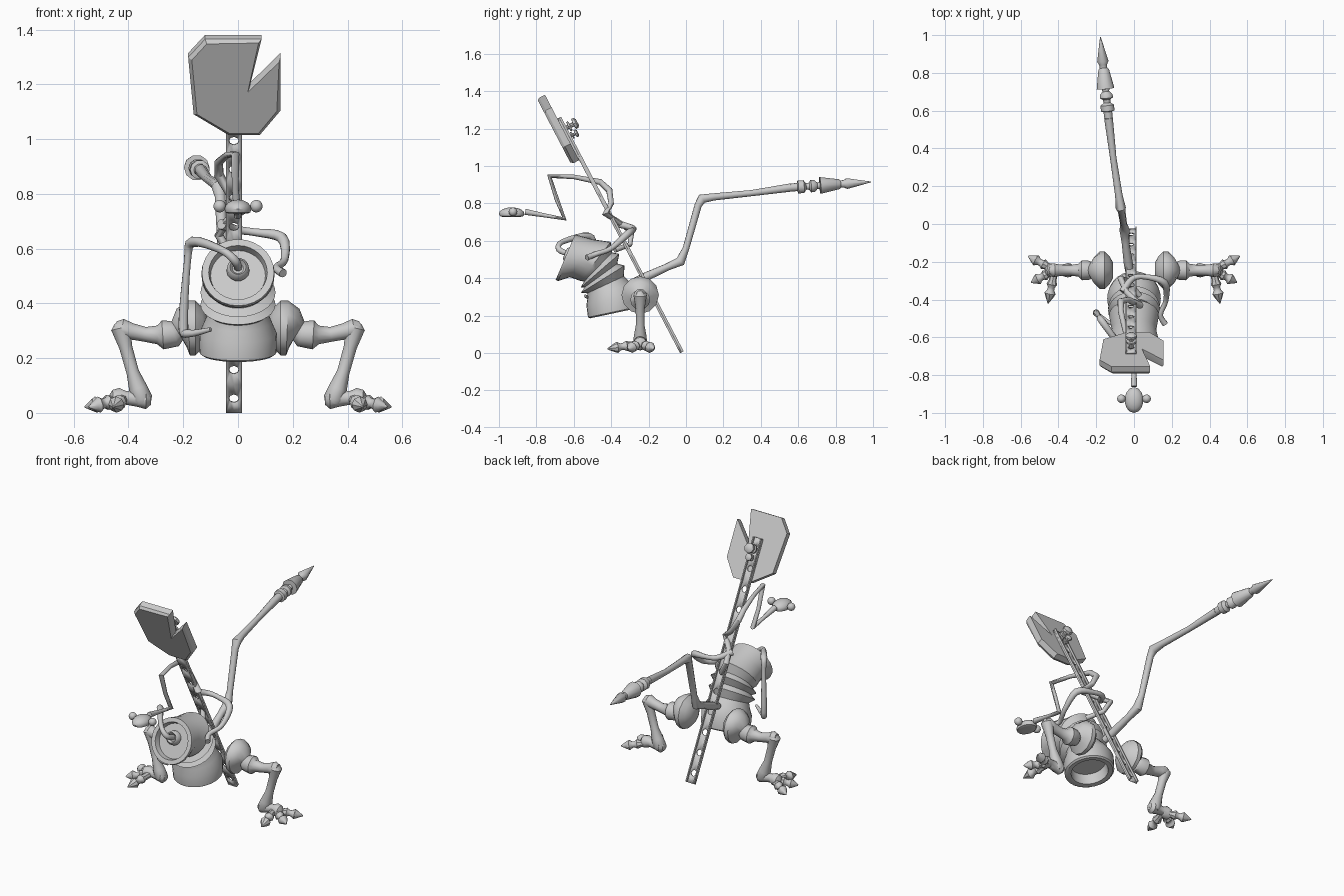
import bpy
import bmesh
from math import sin, cos, pi, radians
from mathutils import Vector, Quaternion

if "Cube" in bpy.data.objects:
    bpy.data.objects.remove(bpy.data.objects["Cube"])

grey = bpy.data.materials.new("plain grey")
grey.use_nodes = True
grey.diffuse_color = (0.6, 0.6, 0.6, 1)
grey.node_tree.nodes["Principled BSDF"].inputs["Base Color"].default_value = grey.diffuse_color


def finish(name, bm, angle=40):
    """Turn a bmesh into a shaded object."""
    bmesh.ops.recalc_face_normals(bm, faces=bm.faces)
    mesh = bpy.data.meshes.new(name)
    bm.to_mesh(mesh)
    bm.free()
    mesh.materials.append(grey)
    obj = bpy.data.objects.new(name, mesh)
    bpy.context.collection.objects.link(obj)
    bpy.ops.object.select_all(action='DESELECT')
    obj.select_set(True)
    bpy.context.view_layer.objects.active = obj
    bpy.ops.object.shade_smooth_by_angle(angle=radians(angle))
    return obj


def loft(name, rings, sides=10, angle=40):
    """Skin circles given as (centre, axis, radius)."""
    bm = bmesh.new()
    axis = rings[0][1].normalized()
    turn = axis.to_track_quat('Z', 'Y')
    loops = []
    for centre, direction, radius in rings:
        turn = axis.rotation_difference(direction) @ turn
        axis = direction.normalized()
        loops.append([bm.verts.new(centre + turn @ Vector(
            (radius * cos(2 * pi * i / sides), radius * sin(2 * pi * i / sides), 0)))
            for i in range(sides)])
    for a, b in zip(loops, loops[1:]):
        for i in range(sides):
            j = (i + 1) % sides
            bm.faces.new((a[i], a[j], b[j], b[i]))
    bm.faces.new(loops[0])
    bm.faces.new(loops[-1])
    return finish(name, bm, angle)


def tube(name, points, sides=10, curvy=False):
    """Limb through (x, y, z, radius) points, rounded when curvy."""
    pts = [Vector(p) for p in points]
    if curvy:
        ext = [pts[0]] + pts + [pts[-1]]
        out = []
        for a, b, c, d in zip(ext, ext[1:], ext[2:], ext[3:]):
            for k in range(4):
                t = k / 4
                out.append(b + (c - a) * (t / 2) + (a * 2 - b * 5 + c * 4 - d) * (t * t / 2)
                           + (b * 3 - a - c * 3 + d) * (t ** 3 / 2))
        pts = out + [pts[-1]]
    rings = []
    for i, p in enumerate(pts):
        here = p.to_3d()
        before = (here - pts[i - 1].to_3d()).normalized() if i else Vector()
        after = (pts[i + 1].to_3d() - here).normalized() if i + 1 < len(pts) else Vector()
        rings.append((here, before + after, p.w))
    return loft(name, rings, sides)


# Body: recessed base, bellows folds and a forward-facing pot with a lipped mouth
profile = [
    (-0.40, 0.28, 12, 0.10), (-0.385, 0.215, 12, 0.105), (-0.385, 0.213, 12, 0.13),
    (-0.387, 0.22, 12, 0.14), (-0.395, 0.29, 14, 0.142), (-0.41, 0.335, 18, 0.122),
    (-0.43, 0.365, 25, 0.108), (-0.445, 0.395, 32, 0.137), (-0.455, 0.415, 36, 0.108),
    (-0.46, 0.44, 41, 0.137), (-0.47, 0.46, 46, 0.108), (-0.484, 0.49, 52, 0.132),
    (-0.56, 0.507, 59, 0.118), (-0.63, 0.507, 66, 0.134), (-0.645, 0.513, 67, 0.132),
    (-0.645, 0.513, 67, 0.107), (-0.615, 0.501, 67, 0.1)]
loft("body", [(Vector((0, y, z)), Vector((0, -sin(radians(t)), cos(radians(t)))), r)
              for y, z, t, r in profile], sides=28)

# Socket ring in the mouth, with the arm that grows out of it
forward = Vector((0, -0.92, 0.39))
socket = Vector((0, -0.615, 0.52))
loft("mouth_socket", [(socket + forward * d, forward, r) for d, r in
                      ((0, 0.042), (0.025, 0.04), (0.035, 0.03), (0.02, 0.02))], sides=14)
tube("mouth_arm", [
    (0, -0.63, 0.53, 0.015), (-0.01, -0.68, 0.555, 0.016), (-0.06, -0.66, 0.595, 0.014),
    (-0.165, -0.52, 0.625, 0.019), (-0.185, -0.49, 0.55, 0.013), (-0.2, -0.47, 0.32, 0.018),
    (-0.18, -0.49, 0.29, 0.014), (-0.10, -0.54, 0.305, 0.008)], curvy=True)

# Arm wrapped around the other side
tube("side_arm", [
    (-0.06, -0.36, 0.69, 0.02), (-0.01, -0.29, 0.67, 0.016), (0.06, -0.28, 0.66, 0.014),
    (0.16, -0.31, 0.64, 0.02), (0.17, -0.4, 0.56, 0.014), (0.14, -0.48, 0.53, 0.014),
    (0.165, -0.53, 0.51, 0.016)], curvy=True)

# Angular neck leading to the small head
tube("neck", [
    (0, -0.86, 0.755, 0.017), (0, -0.75, 0.735, 0.011), (0, -0.65, 0.718, 0.015),
    (-0.01, -0.69, 0.82, 0.012), (-0.01, -0.73, 0.945, 0.015), (-0.04, -0.6, 0.942, 0.012),
    (-0.07, -0.46, 0.915, 0.016), (-0.07, -0.41, 0.87, 0.018), (-0.03, -0.40, 0.8, 0.015),
    (0.03, -0.43, 0.745, 0.02), (-0.04, -0.36, 0.7, 0.015), (-0.07, -0.29, 0.65, 0.017),
    (-0.03, -0.3, 0.58, 0.014), (0.03, -0.38, 0.55, 0.014)])

# Head: flattened muzzle with a ball eye on each side
bm = bmesh.new()
bmesh.ops.create_uvsphere(bm, u_segments=14, v_segments=8, radius=1)
for v in bm.verts:
    v.co = Vector((v.co.x * 0.05, v.co.y * 0.068 - 0.932, max(v.co.z, -0.5) * 0.034 + 0.745))
finish("head", bm)
for side, label in ((1, "left"), (-1, "right")):
    bm = bmesh.new()
    bmesh.ops.create_uvsphere(bm, u_segments=12, v_segments=8, radius=0.023)
    bmesh.ops.translate(bm, verts=bm.verts, vec=(side * 0.067, -0.925, 0.755))
    finish(label + "_eye", bm)

# Long tail with beads and a pointed spear tip
tube("tail", [
    (-0.02, -0.28, 0.38, 0.02), (-0.03, -0.21, 0.41, 0.024), (-0.045, -0.1, 0.46, 0.02),
    (-0.05, -0.03, 0.49, 0.027), (-0.055, 0, 0.56, 0.018), (-0.065, 0.065, 0.79, 0.02),
    (-0.07, 0.085, 0.825, 0.027), (-0.08, 0.15, 0.835, 0.02), (-0.11, 0.35, 0.855, 0.017),
    (-0.135, 0.56, 0.885, 0.023)])
start, tip = Vector((-0.135, 0.56, 0.885)), Vector((-0.178, 0.99, 0.915))
beads = [(0, 0.022), (0.08, 0.023), (0.09, 0.036), (0.16, 0.036), (0.19, 0.018), (0.23, 0.02),
         (0.25, 0.035), (0.29, 0.034), (0.33, 0.018), (0.36, 0.02), (0.365, 0.047),
         (0.6, 0.028), (0.62, 0.02), (0.66, 0.021), (0.7, 0.03), (1, 0.002)]
loft("tail_tip", [(start.lerp(tip, t), tip - start, r) for t, r in beads], sides=10)

# Legs: disc thigh, knobbed upper leg, shin, foot and three clawed toes
thigh = [(0.11, 0.31, 0.04), (0.13, 0.31, 0.075), (0.155, 0.31, 0.1), (0.18, 0.31, 0.1),
         (0.205, 0.308, 0.075), (0.222, 0.3, 0.04), (0.235, 0.29, 0.05), (0.275, 0.285, 0.053),
         (0.295, 0.285, 0.034), (0.34, 0.287, 0.027), (0.39, 0.298, 0.03), (0.425, 0.308, 0.036),
         (0.448, 0.312, 0.022)]
shin = [(0.432, 0.33, 0.018), (0.428, 0.31, 0.036), (0.41, 0.24, 0.024), (0.385, 0.15, 0.023),
        (0.365, 0.09, 0.034), (0.35, 0.05, 0.038), (0.345, 0.035, 0.03)]
foot = [(0.318, 0.05, 0.02), (0.335, 0.05, 0.036), (0.37, 0.053, 0.03), (0.41, 0.055, 0.025),
        (0.43, 0.055, 0.036), (0.455, 0.05, 0.034), (0.47, 0.05, 0.015)]
toe = [(0, 0.02), (0.3, 0.02), (0.42, 0.028), (0.52, 0.018), (0.6, 0.019), (0.7, 0.03),
       (0.8, 0.022), (1, 0.003)]
for side, label in ((1, "left_"), (-1, "right_")):
    for part, rows in (("thigh", thigh), ("shin", shin), ("foot", foot)):
        tube(label + part, [(side * x, -0.245, z, r) for x, z, r in rows], sides=12)
    root = Vector((side * 0.42, -0.245, 0.05))
    for name, x, y in (("back_toe", 0.56, -0.17), ("middle_toe", 0.545, -0.31),
                       ("front_toe", 0.455, -0.42)):
        end = Vector((side * x, y, 0.022))
        loft(label + name, [(root.lerp(end, t), end - root, r) for t, r in toe], sides=8)

# Leaning post frame: along the post and out of its back
up = Vector((0, -0.463, 0.886))
back = Vector((0, 0.886, 0.463))
foot_point = Vector((0, -0.022, 0.004))


def lean(x, along, out=0):
    return foot_point + Vector((x, 0, 0)) + up * along + back * out


# Post: perforated web with a flange on each edge
middle, half, cell, count = -0.015, 0.029, 0.118, 12
bm = bmesh.new()
for c in range(count):
    mid = cell * (c + 0.5)
    inner, outer = [], []
    for i in range(8):
        a = pi * i / 4
        dx, dy = round(cos(a)), round(sin(a))
        inner.append(bm.verts.new(lean(middle + 0.018 * cos(a), mid + 0.018 * sin(a), -0.006)))
        outer.append(bm.verts.new(lean(middle + half * dx, mid + cell / 2 * dy, -0.006)))
    for i in range(8):
        j = (i + 1) % 8
        bm.faces.new((inner[i], outer[i], outer[j], inner[j]))
bmesh.ops.remove_doubles(bm, verts=bm.verts, dist=0.0005)
web = finish("post_web", bm, 30)
solid = web.modifiers.new("thickness", 'SOLIDIFY')
solid.thickness = 0.01
solid.offset = 0


def slab(name, outline, near, far, bevel=0):
    """Plate with an (x, along) outline, its front edge optionally chamfered."""
    bm = bmesh.new()
    face = bm.faces.new([bm.verts.new(lean(x, s, far)) for x, s in outline])
    new = bmesh.ops.extrude_face_region(bm, geom=[face])["geom"]
    bmesh.ops.translate(bm, verts=[v for v in new if isinstance(v, bmesh.types.BMVert)],
                        vec=back * (near - far))
    front = [f for f in new if isinstance(f, bmesh.types.BMFace)]
    bmesh.ops.recalc_face_normals(bm, faces=bm.faces)
    if bevel:
        bmesh.ops.inset_region(bm, faces=front, thickness=bevel, depth=bevel)
    return finish(name, bm, 20)


for side, label in ((1, "left"), (-1, "right")):
    a, b = middle + side * half, middle + side * (half - 0.007)
    slab(label + "_post_flange", [(a, 0), (b, 0), (b, cell * count), (a, cell * count)],
         -0.011, 0.011)

# Sign board with a wedge broken out of its top
slab("sign_board", [
    (-0.035, 1.165), (0.08, 1.165), (0.155, 1.265), (0.155, 1.485), (0.042, 1.36),
    (0.086, 1.56), (-0.12, 1.56), (-0.182, 1.485), (-0.162, 1.25)], -0.045, -0.011, 0.014)

# Bolts holding the board
for along, size in ((1.35, 1), (1.3, 0.7)):
    loft("board_bolt", [(lean(middle, along, d * size), back, r * size) for d, r in (
        (-0.02, 0.012), (0.02, 0.012), (0.021, 0.028), (0.032, 0.028), (0.033, 0.012),
        (0.05, 0.012), (0.051, 0.03), (0.066, 0.03), (0.075, 0.018))], sides=8)
